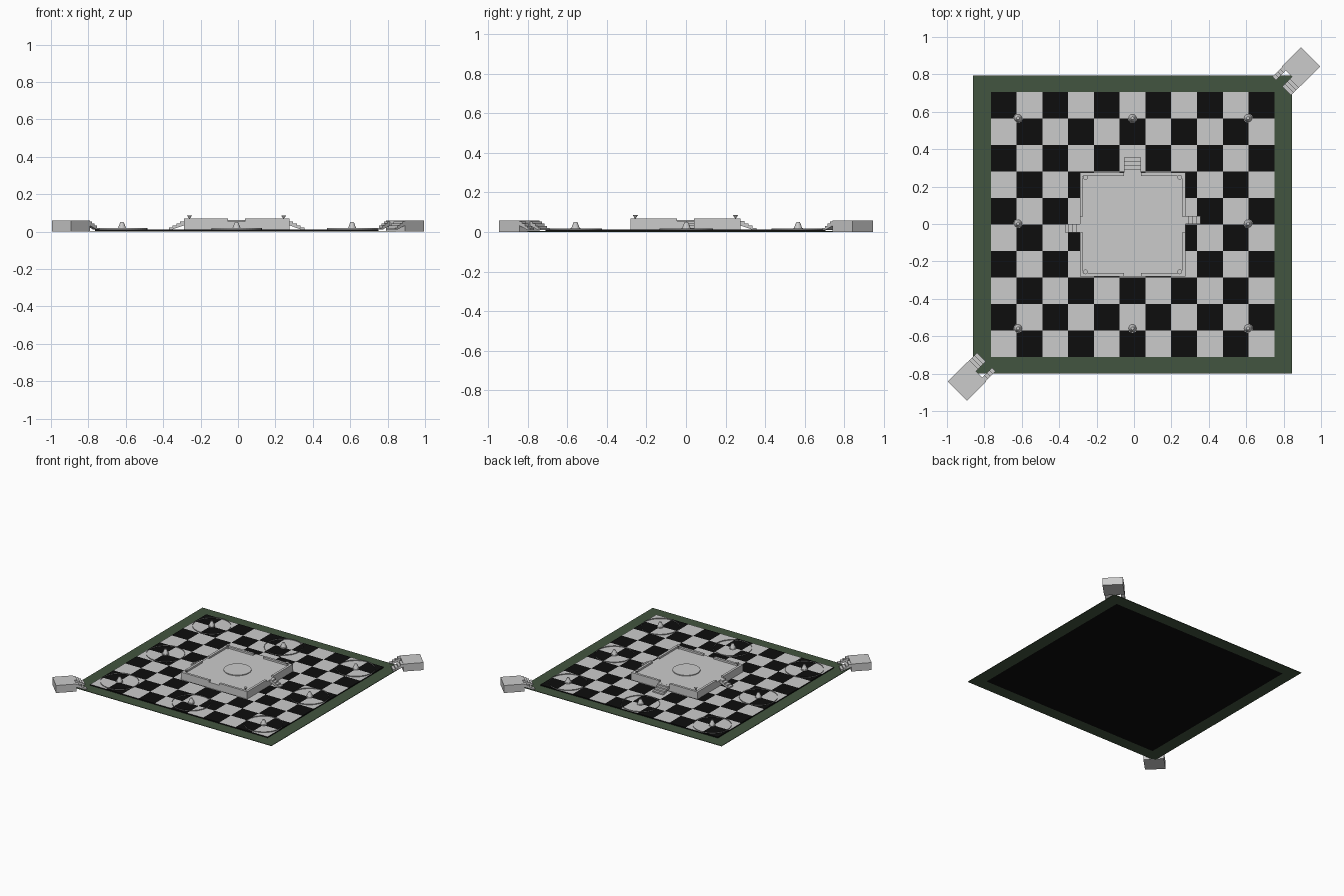
import bpy, bmesh, math
from mathutils import Matrix, Vector

if "Cube" in bpy.data.objects:
    bpy.data.objects.remove(bpy.data.objects["Cube"])


def material(name, rgb):
    m = bpy.data.materials.new(name)
    m.diffuse_color = (*rgb, 1)
    m.use_nodes = True
    m.node_tree.nodes["Principled BSDF"].inputs["Base Color"].default_value = m.diffuse_color
    return m


GREEN = material("grass_green", (0.055, 0.09, 0.05))
BLACK = material("tile_black", (0.004, 0.004, 0.004))


def finish(name, bm, mat=None):
    bmesh.ops.recalc_face_normals(bm, faces=bm.faces)
    me = bpy.data.meshes.new(name)
    bm.to_mesh(me)
    bm.free()
    ob = bpy.data.objects.new(name, me)
    bpy.context.collection.objects.link(ob)
    if mat:
        me.materials.append(mat)
    return ob


def add_box(bm, x0, x1, y0, y1, z0, z1):
    mat = (Matrix.Translation(((x0 + x1) / 2, (y0 + y1) / 2, (z0 + z1) / 2))
           @ Matrix.Diagonal((x1 - x0, y1 - y0, z1 - z0, 1)))
    return bmesh.ops.create_cube(bm, size=1, matrix=mat)["verts"]


def add_cone(bm, x, y, z0, z1, r0, r1, n=16, caps=True):
    bmesh.ops.create_cone(bm, cap_ends=caps, segments=n, radius1=r0, radius2=r1,
                          depth=z1 - z0, matrix=Matrix.Translation((x, y, (z0 + z1) / 2)))


def stairs(name, loc, angle, w0, w1, length, z_top, z_low, n=4, thick=0.016):
    # stepped profile running outward along local x, extruded across local y
    dx, dz = length / n, (z_top - z_low) / n
    pts = []
    for i in range(n):
        z = z_top - (i + 0.5) * dz
        pts += [(i * dx, z), ((i + 1) * dx, z)]
    pts += [(length, z_low - 0.004), (length - dx, z_low - 0.004), (0, z_top - dz - thick)]
    bm = bmesh.new()
    f = bm.faces.new([bm.verts.new((x, w0, z)) for x, z in pts])
    ext = bmesh.ops.extrude_face_region(bm, geom=[f])["geom"]
    bmesh.ops.translate(bm, vec=(0, w1 - w0, 0),
                        verts=[v for v in ext if isinstance(v, bmesh.types.BMVert)])
    bm.transform(Matrix.Translation(loc) @ Matrix.Rotation(angle, 4, 'Z'))
    return finish(name, bm)


# Chequered floor: 11 x 10 tiles, top-left tile black
BX0, BX1, BY0, BY1, TOP = -0.765, 0.75, -0.71, 0.705, 0.012
tx, ty = (BX1 - BX0) / 11, (BY1 - BY0) / 10
boards = (bmesh.new(), bmesh.new())
for i in range(11):
    for j in range(10):
        x, y = BX0 + i * tx, BY1 - j * ty
        bm = boards[(i + j) % 2]
        bm.faces.new([bm.verts.new(p) for p in
                      ((x, y - ty, TOP), (x + tx, y - ty, TOP), (x + tx, y, TOP), (x, y, TOP))])
finish("black_tiles", boards[0], BLACK)
finish("grey_tiles", boards[1])

# Black slab beneath the tiles, without its top
bm = bmesh.new()
add_box(bm, BX0, BX1, BY0, BY1, 0, TOP)
bm.normal_update()
bmesh.ops.delete(bm, geom=[f for f in bm.faces if f.normal.z > 0.5], context='FACES')
finish("board_slab", bm, BLACK)

# Green border
bm = bmesh.new()
for b in ((-0.86, 0.845, BY1, 0.795), (-0.86, 0.845, -0.80, BY0),
          (-0.86, BX0, BY0, BY1), (BX1, 0.845, BY0, BY1)):
    add_box(bm, *b, 0, 0.004)
finish("green_border", bm, GREEN)

# Central platform with a parapet that opens in the middle of each side
PX0, PX1, PY0, PY1 = -0.29, 0.275, -0.28, 0.275
G0, G1, W, FLOOR, RIM = -0.053, 0.037, 0.018, 0.055, 0.069
bm = bmesh.new()
add_box(bm, PX0, PX1, PY0, PY1, TOP, FLOOR)
finish("platform", bm)
bm = bmesh.new()
for y0, y1 in ((PY0, PY0 + W), (PY1 - W, PY1)):
    add_box(bm, PX0, G0, y0, y1, FLOOR, RIM)
    add_box(bm, G1, PX1, y0, y1, FLOOR, RIM)
for x0, x1 in ((PX0, PX0 + W), (PX1 - W, PX1)):
    add_box(bm, x0, x1, PY0 + W, -0.045, FLOOR, RIM)
    add_box(bm, x0, x1, 0.04, PY1 - W, FLOOR, RIM)
finish("platform_parapet", bm)
bm = bmesh.new()
add_cone(bm, -0.004, 0, FLOOR, 0.061, 0.097, 0.097, 48)
finish("central_disc", bm)

# Flared bowls at the platform corners
bm = bmesh.new()
for x in (-0.259, 0.244):
    for y in (-0.256, 0.25):
        add_cone(bm, x, y, FLOOR, 0.074, 0.003, 0.003, 8)
        add_cone(bm, x, y, 0.072, 0.085, 0.004, 0.013, 12)
finish("corner_bowls", bm)

# Platform stairs
stairs("back_stairs", (-0.008, PY1, 0), math.pi / 2, -0.045, 0.045, 0.08, 0.06, 0.016)
stairs("left_stairs", (PX0, 0, 0), math.pi, 0, 0.046, 0.08, 0.06, 0.016)
stairs("right_stairs", (PX1, 0, 0), 0, 0, 0.042, 0.08, 0.06, 0.016)

# Pedestals, each inside a thin ring wall
peds, rings = bmesh.new(), bmesh.new()
for x in (-0.62, -0.008, 0.61):
    for y in (-0.558, 0.002, 0.566):
        if abs(x) < 0.1 and abs(y) < 0.1:
            continue
        add_cone(peds, x, y, TOP, 0.02, 0.024, 0.024)
        add_cone(peds, x, y, 0.02, 0.046, 0.021, 0.011)
        add_cone(peds, x, y, 0.046, 0.051, 0.011, 0.008)
        add_cone(rings, x, y, TOP, 0.018, 0.135, 0.135, 48, caps=False)
finish("pedestals", peds)
finish("ring_walls", rings)

# Gate blocks at two opposite corners, with a wide and a narrow flight each
for tag, s in (("back_right", 1), ("front_left", -1)):
    ang = math.radians(225 if s > 0 else 45)
    c = Vector((s * 0.893, s * 0.842, 0))
    bm = bmesh.new()
    add_box(bm, -0.072, 0.072, -0.072, 0.072, 0, 0.058)
    bm.transform(Matrix.Translation(c) @ Matrix.Rotation(ang, 4, 'Z'))
    finish(tag + "_gate_block", bm)
    face = c + Matrix.Rotation(ang, 3, 'Z') @ Vector((0.072, 0, 0))
    stairs(tag + "_wide_stairs", face, ang, 0.005, 0.07, 0.075, 0.06, 0.014)
    stairs(tag + "_narrow_stairs", face, ang, -0.07, -0.042, 0.075, 0.06, 0.014)
